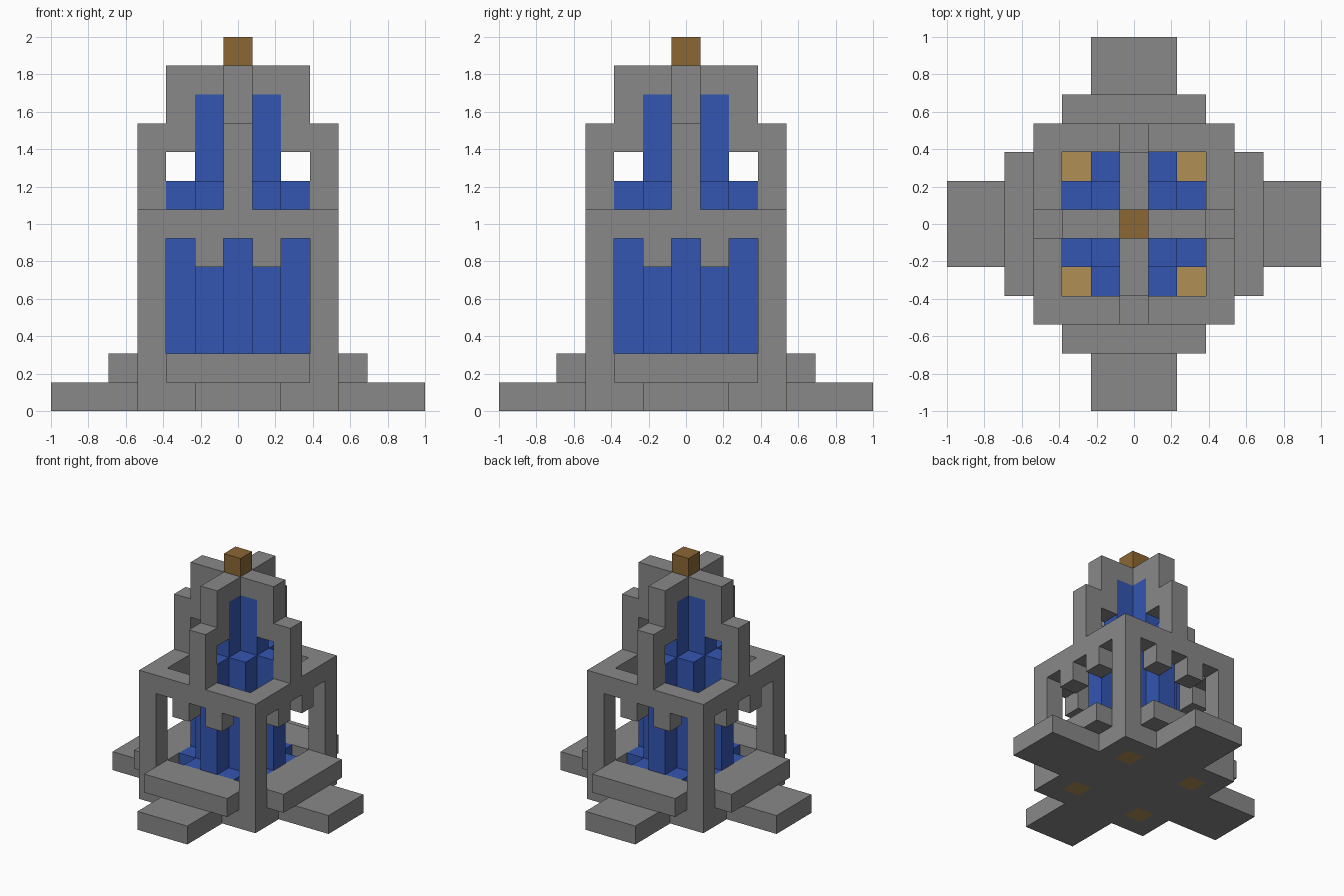
import bpy
import bmesh
from mathutils import Matrix, Vector

U = 2 / 13  # one block

cube = bpy.data.objects.get("Cube")
if cube:
    bpy.data.objects.remove(cube, do_unlink=True)


def material(name, r, g, b):
    m = bpy.data.materials.new(name)
    m.use_nodes = True
    m.diffuse_color = (r, g, b, 1)
    m.node_tree.nodes["Principled BSDF"].inputs["Base Color"].default_value = (r, g, b, 1)
    return m


STONE = material("grey_stone", 0.246, 0.246, 0.246)
WATER = material("blue_water", 0.034, 0.093, 0.445)
BROWN = material("brown_cap", 0.262, 0.136, 0.034)
TAN = material("tan_inlay", 0.434, 0.275, 0.093)


def finish(name, bm, *mats):
    mesh = bpy.data.meshes.new(name)
    bm.to_mesh(mesh)
    bm.free()
    for m in mats:
        mesh.materials.append(m)
    bpy.context.collection.objects.link(bpy.data.objects.new(name, mesh))


def blocks(name, mat, x, y, z, turns=4):
    """Box over inclusive block ranges, repeated by quarter turns."""
    lo = Vector((x[0] - 0.5, y[0] - 0.5, z[0]))
    hi = Vector((x[1] + 0.5, y[1] + 0.5, z[1] + 1))
    bm = bmesh.new()
    for k in range(turns):
        turn = Matrix(((0, -1, 0, 0), (1, 0, 0, 0), (0, 0, 1, 0), (0, 0, 0, 1)))
        m = Matrix.Scale(U, 4)
        for _ in range(k):
            m = turn @ m
        m = m @ Matrix.Translation((lo + hi) / 2) @ Matrix.Diagonal((*(hi - lo), 1))
        bmesh.ops.create_cube(bm, size=1, matrix=m)
    finish(name, bm, mat)


# Floor slab with four tan inlays showing on both faces
bm = bmesh.new()
bmesh.ops.create_grid(bm, x_segments=7, y_segments=7, size=3.5 * U)
bottom = list(bm.faces)
top = bmesh.ops.extrude_face_region(bm, geom=bottom, use_keep_orig=True)["geom"]
bmesh.ops.translate(bm, verts=[v for v in top if isinstance(v, bmesh.types.BMVert)], vec=(0, 0, U))
bmesh.ops.recalc_face_normals(bm, faces=bm.faces)
for f in bm.faces:
    c = f.calc_center_median() / U
    if abs(f.normal.z) > 0.5 and round(abs(c.x)) == 2 and round(abs(c.y)) == 2:
        f.material_index = 1
finish("floor", bm, STONE, TAN)

# Base: walkways and raised steps that also rim the basin
blocks("walkways", STONE, (-1, 1), (-6, -4), (0, 0))
blocks("basin_steps", STONE, (-2, 2), (-4, -3), (1, 1))

# Open frame
blocks("corner_posts", STONE, (3, 3), (-3, -3), (1, 6))
blocks("top_beams", STONE, (-2, 2), (-3, -3), (6, 6))
for side, x in (("left", 1), ("right", -1)):
    blocks(side + "_beam_teeth", STONE, (x, x), (-3, -3), (5, 5))
    blocks(side + "_pool", WATER, (x, x), (-2, -2), (1, 1))

# Water column
blocks("water_core", WATER, (0, 0), (0, 0), (1, 10), turns=1)
blocks("inner_water", WATER, (0, 0), (-1, -1), (1, 10))
blocks("outer_water", WATER, (0, 0), (-2, -2), (1, 7))
blocks("diagonal_water", WATER, (1, 1), (-1, -1), (1, 7))

# Crossed stone fins and cap
blocks("outer_fins", STONE, (0, 0), (-3, -3), (7, 9))
blocks("upper_fins", STONE, (0, 0), (-2, -2), (9, 11))
blocks("fin_bridges", STONE, (0, 0), (-1, -1), (11, 11))
blocks("fin_centre", STONE, (0, 0), (0, 0), (11, 11), turns=1)
blocks("cap", BROWN, (0, 0), (0, 0), (12, 12), turns=1)
